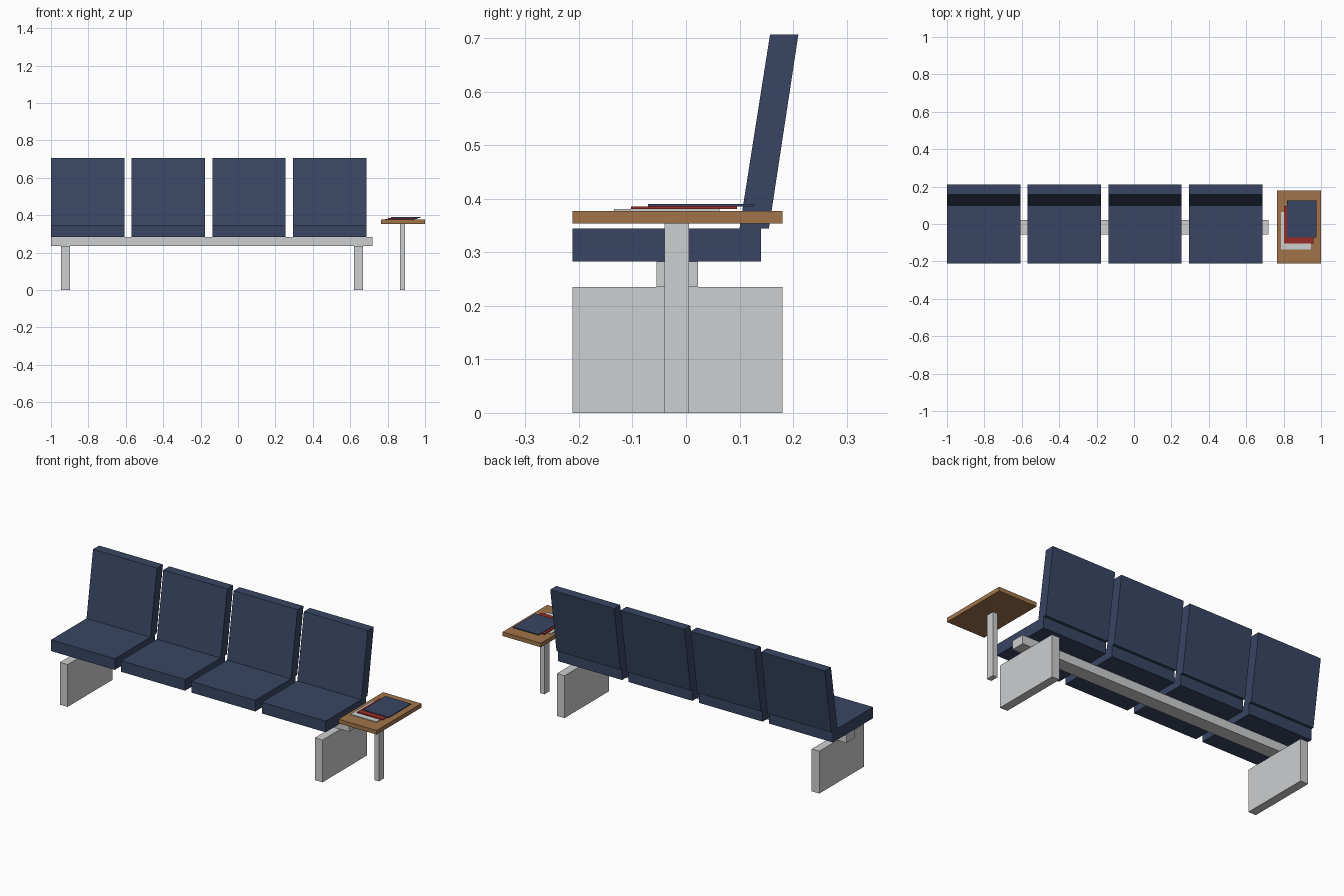
import bpy
import bmesh
from mathutils import Matrix, Vector

cube = bpy.data.objects.get("Cube")
if cube:
    bpy.data.objects.remove(cube, do_unlink=True)


def make_material(name, rgb):
    mat = bpy.data.materials.new(name)
    mat.use_nodes = True
    mat.diffuse_color = (*rgb, 1)
    mat.node_tree.nodes["Principled BSDF"].inputs["Base Color"].default_value = (*rgb, 1)
    return mat


navy = make_material("navy upholstery", (0.04, 0.06, 0.125))
steel = make_material("light grey metal", (0.61, 0.62, 0.63))
wood = make_material("brown wood", (0.35, 0.175, 0.07))
red = make_material("red cover", (0.33, 0.025, 0.02))
paper = make_material("pale paper", (0.61, 0.62, 0.63))


def finish(name, bm, mat):
    mesh = bpy.data.meshes.new(name)
    bmesh.ops.recalc_face_normals(bm, faces=bm.faces)
    bm.to_mesh(mesh)
    bm.free()
    mesh.materials.append(mat)
    obj = bpy.data.objects.new(name, mesh)
    bpy.context.collection.objects.link(obj)
    return obj


def box(name, x, y, z, mat):
    """Box from (low, high) ranges on each axis."""
    bm = bmesh.new()
    size = [b - a for a, b in (x, y, z)]
    mid = Vector([(a + b) / 2 for a, b in (x, y, z)])
    bmesh.ops.create_cube(bm, size=1, matrix=Matrix.Translation(mid) @ Matrix.Diagonal((*size, 1)))
    return finish(name, bm, mat)


def side_profile(name, x, points, mat):
    """Extrude a (y, z) outline along x."""
    bm = bmesh.new()
    face = bm.faces.new([bm.verts.new((x[0], y, z)) for y, z in points])
    grown = bmesh.ops.extrude_face_region(bm, geom=[face])
    moved = [v for v in grown["geom"] if isinstance(v, bmesh.types.BMVert)]
    bmesh.ops.translate(bm, verts=moved, vec=(x[1] - x[0], 0, 0))
    return finish(name, bm, mat)


# Four seats with leaning backrests
BACK = [(0.1, 0.345), (0.155, 0.345), (0.21, 0.707), (0.157, 0.707)]
for i in range(4):
    left = -1 + i * 0.4315
    span = (left, left + 0.392)
    box(f"seat_{i + 1}", span, (-0.212, 0.14), (0.283, 0.345), navy)
    side_profile(f"backrest_{i + 1}", span, BACK, navy)

# Supporting beam and slab legs
box("beam", (-1, 0.72), (-0.055, 0.022), (0.235, 0.283), steel)
for name, x in (("right_leg", -0.945), ("left_leg", 0.62)):
    box(name, (x, x + 0.047), (-0.212, 0.18), (0, 0.235), steel)

# Side table
box("table_post", (0.865, 0.893), (-0.04, 0.006), (0, 0.354), steel)
box("table_top", (0.765, 1), (-0.212, 0.18), (0.354, 0.377), wood)

# Stack of magazines
box("bottom_magazine", (0.785, 0.945), (-0.135, 0.063), (0.377, 0.381), paper)
box("middle_magazine", (0.803, 0.96), (-0.103, 0.095), (0.381, 0.386), red)
box("top_magazine", (0.817, 0.975), (-0.071, 0.126), (0.386, 0.39), navy)
